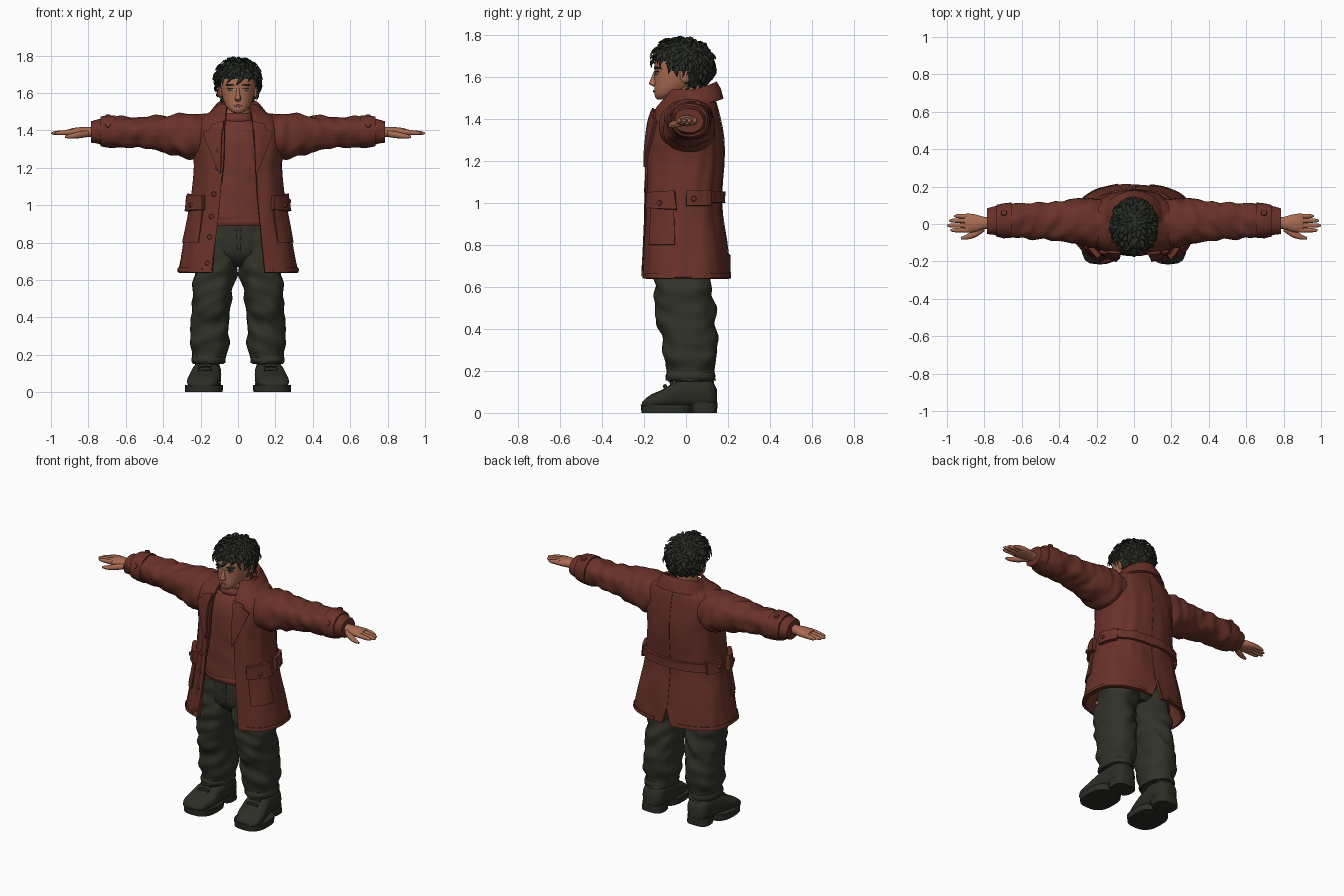
import bpy, bmesh, math, random
from mathutils import Vector, noise

if "Cube" in bpy.data.objects:
    bpy.data.objects.remove(bpy.data.objects["Cube"])

random.seed(4)
TAU = 2 * math.pi


def material(name, c):
    m = bpy.data.materials.new(name)
    m.diffuse_color = (*c, 1)
    m.use_nodes = True
    m.node_tree.nodes["Principled BSDF"].inputs["Base Color"].default_value = m.diffuse_color
    return m


COAT = material("coat rust", (0.140, 0.031, 0.021))
KNIT = material("sweater rust", (0.155, 0.036, 0.025))
CLOTH = material("trouser olive", (0.030, 0.031, 0.021))
LEATHER = material("boot olive", (0.025, 0.027, 0.019))
HAIR = material("hair dark", (0.022, 0.026, 0.018))
SKIN = material("skin", (0.40, 0.150, 0.085))
LIP = material("lip", (0.27, 0.085, 0.055))
WHITE = material("eye white", (0.45, 0.38, 0.33))


def finish(name, bm, mat, mirror=False, thick=0, offset=0):
    me = bpy.data.meshes.new(name)
    bm.to_mesh(me)
    bm.free()
    me.materials.append(mat)
    for p in me.polygons:
        p.use_smooth = True
    me.set_sharp_from_angle(angle=math.radians(45))
    ob = bpy.data.objects.new(name, me)
    bpy.context.collection.objects.link(ob)
    if thick:
        s = ob.modifiers.new("thickness", 'SOLIDIFY')
        s.thickness, s.offset = thick, offset
        ob.modifiers.new("edges", 'EDGE_SPLIT').split_angle = math.radians(45)
    if mirror:
        ob.modifiers.new("mirror", 'MIRROR').use_clip = False
    return ob


def sample(keys, a):
    """Smooth interpolation of key tuples whose first entry is the position."""
    if keys[0][0] > keys[-1][0]:
        keys = keys[::-1]
    n = len(keys)
    i = 0
    while i < n - 2 and a > keys[i + 1][0]:
        i += 1
    k0, k1 = keys[i], keys[i + 1]
    h = k1[0] - k0[0]
    t = min(1, max(0, (a - k0[0]) / h))

    def slope(j, c):
        lo, hi = keys[max(j - 1, 0)], keys[min(j + 1, n - 1)]
        return (hi[c] - lo[c]) / (hi[0] - lo[0])
    return [(2*t**3 - 3*t*t + 1) * k0[c] + (t**3 - 2*t*t + t) * h * slope(i, c)
            + (3*t*t - 2*t**3) * k1[c] + (t**3 - t*t) * h * slope(i + 1, c)
            for c in range(1, len(k0))]


def power(v, p):
    return math.copysign(abs(v) ** (2 / p), v)


def grid(name, rows, mat, closed=False, **kw):
    bm = bmesh.new()
    vs = [[bm.verts.new(p) for p in r] for r in rows]
    m = len(rows[0])
    for a, b in zip(vs, vs[1:]):
        for j in range(m if closed else m - 1):
            k = (j + 1) % m
            bm.faces.new((a[j], a[k], b[k], b[j]))
    if closed:
        bm.faces.new(vs[0])
        bm.faces.new(vs[-1])
        bmesh.ops.recalc_face_normals(bm, faces=bm.faces)
    return finish(name, bm, mat, **kw)


def loft(name, axis, keys, mat, n=20, steps=16, p=2.2, fold=0, freq=14, **kw):
    """Closed skin through rings (position, u0, u1, v0, v1) along an axis."""
    rows = []
    for i in range(steps + 1):
        a = keys[0][0] + (keys[-1][0] - keys[0][0]) * i / steps
        u0, u1, v0, v1 = sample(keys, a)
        row = []
        for j in range(n):
            c, s = math.cos(TAU * j / n), math.sin(TAU * j / n)
            r = 1
            if fold:
                w = noise.noise(Vector((c * 1.3 + 7, s * 1.3, a * freq + c * 0.8)))
                r += fold * w * 2
            u = (u0 + u1) / 2 + (u1 - u0) / 2 * power(c, p) * r
            v = (v0 + v1) / 2 + (v1 - v0) / 2 * power(s, p) * r
            row.append({'x': (a, u, v), 'y': (u, a, v), 'z': (u, v, a)}[axis])
        rows.append(row)
    return grid(name, rows, mat, closed=True, **kw)


# --- Coat body: half width, front y, back y by height; edges of the opening
BODY = [(.64, .322, -.218, .212), (.8, .292, -.21, .195), (1.0, .255, -.20, .168),
        (1.2, .236, -.195, .18), (1.32, .24, -.185, .176), (1.42, .232, -.165, .158),
        (1.47, .2, -.135, .145), (1.505, .14, -.10, .13), (1.54, .11, -.08, .118)]
EDGE = [(.64, -.14, .145), (1.0, -.108, .11), (1.2, -.08, .098),
        (1.45, -.07, .078), (1.54, -.062, .062)]
PW = 2.5


def coat_pt(th, z, off=0):
    rx, yf, yb = sample(BODY, z)
    w = 0.006 * noise.noise(Vector((math.sin(th) * 4, math.cos(th) * 4, z * 5)))
    off += w
    return Vector(((rx + off) * power(math.sin(th), PW),
                   (yf + yb) / 2 - ((yb - yf) / 2 + off) * power(math.cos(th), PW), z))


def theta(x, z):
    s = min(1, abs(x) / sample(BODY, z)[0])
    return math.copysign(math.asin(s ** (PW / 2)), x)


rows = []
for i in range(49):
    z = .64 + .90 * i / 48
    l, r = sample(EDGE, z)
    t0, t1 = theta(r, z), TAU + theta(l, z)
    row = [coat_pt(t0 + (t1 - t0) * j / 96, z) for j in range(97)]
    if z < .76:                                   # back vent
        row[48].z = .75 + (z - .64) * .1
    rows.append(row)
grid("coat_body", rows, COAT, thick=.016, offset=-1)


def panel(name, bl, br, tr, tl, thick=.012, mat=COAT, n=12, off=.001):
    """Raised cloth panel following the coat; corners are (angle, height)."""
    rows = []
    for i in range(n + 1):
        v = i / n
        row = []
        for j in range(n + 1):
            u = j / n
            q = [(bl[c]*(1-u) + br[c]*u)*(1-v) + (tl[c]*(1-u) + tr[c]*u)*v for c in (0, 1)]
            row.append(coat_pt(q[0], q[1], off))
        rows.append(row)
    grid(name, rows, mat, thick=thick, offset=1)


def pair(name, bl, br, tr, tl, **kw):
    panel(name + "_left", bl, br, tr, tl, **kw)
    f = [(-a, z) for a, z in (br, bl, tl, tr)]
    panel(name + "_right", *f, **kw)


def at(x, z):
    return (theta(x, z), z)


# Lapels, pockets, hem band and half belt
pair("lapel", at(.092, 1.17), at(.098, 1.17), at(.178, 1.385), at(.076, 1.44), thick=.014)
pair("lapel_notch", at(.078, 1.40), at(.16, 1.375), at(.135, 1.43), at(.074, 1.445), thick=.013)
pair("pocket", (.72, .80), (1.42, .80), (1.42, 1.0), (.72, 1.0), thick=.008)
pair("pocket_flap", (.66, .975), (1.48, .965), (1.44, 1.055), (.70, 1.05), thick=.026)
panel("half_belt", (1.95, 1.0), (TAU - 1.95, 1.0), (TAU - 1.95, 1.055), (1.95, 1.055),
      thick=.016, n=32)
pair("belt_tab", (1.62, .985), (2.2, .985), (2.2, 1.06), (1.62, 1.06), thick=.022)
panel("hem_band", (.55, .645), (2.95, .645), (2.95, .665), (.55, .665), thick=.005, n=32)
panel("hem_band_right", (-2.95, .645), (-.55, .645), (-.55, .665), (-2.95, .665), thick=.005, n=32)
panel("button_placket", at(-.185, .65), at(-.14, .65), at(-.084, 1.18), at(-.12, 1.18), thick=.004)
panel("back_seam", (math.pi - .012, .76), (math.pi + .012, .76), (math.pi + .012, 1.48),
      (math.pi - .012, 1.48), thick=.003)


def button(name, p, nrm, r=.014):
    bm = bmesh.new()
    rot = nrm.to_track_quat('Z', 'Y').to_matrix().to_4x4()
    rot.translation = p
    bmesh.ops.create_cone(bm, cap_ends=True, segments=16, radius1=r, radius2=r * .8,
                          depth=.014, matrix=rot)
    finish(name, bm, COAT)


for k, z in enumerate((.69, .83, .94, 1.06, 1.20, 1.29)):
    p = coat_pt(theta(sample(EDGE, z)[0] - .024, z), z, .008)
    button(f"coat_button_{k}", p, Vector((0, -1, 0)))
for sx in (-1, 1):
    for k, (a, o) in enumerate(((1.1, .028), (1.75, .025))):
        p = coat_pt(sx * a, 1.0 if k == 0 else 1.02, o)
        button(f"side_button_{k}_{sx}", p, Vector((p.x, p.y * .8, 0)))

# Turned-down collar: inner stand, fold line and outer fall
rows = []
for rx, rb, rf, z0, z1 in ((.095, .105, .13, 1.50, 1.44), (.108, .120, .145, 1.565, 1.475),
                           (.118, .132, .16, 1.572, 1.475), (.142, .148, .185, 1.54, 1.45),
                           (.172, .160, .225, 1.495, 1.405)):
    row = []
    for j in range(41):
        al = -2.35 + 4.7 * j / 40
        c = math.cos(al)
        t = (abs(al) / 2.35) ** 1.6
        row.append((rx * math.sin(al), .012 + (rb if c > 0 else rf) * c, z0 + (z1 - z0) * t))
    rows.append(row)
grid("collar", rows, COAT, thick=.014)

# --- Sleeves with cuff straps
SLEEVE = [(.13, -.10, .12, 1.27, 1.49), (.22, -.122, .134, 1.245, 1.492),
          (.33, -.11, .13, 1.265, 1.487), (.44, -.09, .122, 1.295, 1.475),
          (.55, -.078, .115, 1.308, 1.472), (.66, -.068, .108, 1.31, 1.472),
          (.74, -.06, .092, 1.325, 1.462), (.785, -.055, .08, 1.33, 1.452)]
loft("sleeve", 'x', SLEEVE, COAT, n=32, steps=60, fold=.075, freq=17, mirror=True)
loft("cuff_strap", 'x', [(.655, -.075, .115, 1.305, 1.48), (.70, -.074, .11, 1.308, 1.48),
                         (.735, -.068, .102, 1.316, 1.473)], COAT, n=32, steps=4, mirror=True)
for sx in (-1, 1):
    button(f"cuff_button_{sx}", Vector((sx * .695, .06, 1.475)), Vector((0, .25, 1)), .018)
    button(f"cuff_front_button_{sx}", Vector((sx * .695, -.064, 1.43)), Vector((0, -1, .5)), .018)

# --- Sweater
loft("sweater", 'z', [(.895, -.19, .19, -.155, .12), (.93, -.195, .195, -.17, .12),
                      (1.1, -.195, .195, -.168, .13), (1.3, -.19, .19, -.165, .13),
                      (1.40, -.16, .16, -.145, .12), (1.45, -.10, .10, -.115, .1),
                      (1.475, -.08, .08, -.098, .09)], KNIT, n=36, steps=50, fold=.02, freq=9)
loft("sweater_hem", 'z', [(.888, -.192, .192, -.162, .12), (.91, -.197, .197, -.172, .12),
                          (.93, -.193, .193, -.168, .12)], KNIT, n=36, steps=5)
loft("sweater_neckband", 'z', [(1.44, -.09, .09, -.112, .09), (1.465, -.093, .093, -.118, .09),
                               (1.49, -.078, .078, -.10, .08)], KNIT, n=28, steps=6)

# --- Trousers
loft("trouser_leg", 'z', [(.95, -.005, .18, -.13, .12), (.78, -.008, .208, -.14, .13),
                          (.66, .004, .232, -.15, .125), (.56, .024, .246, -.152, .125),
                          (.45, .036, .250, -.140, .142), (.35, .044, .250, -.112, .148),
                          (.25, .05, .252, -.105, .148), (.19, .068, .24, -.09, .135),
                          (.155, .07, .245, -.095, .138)],
     CLOTH, n=32, steps=64, fold=.075, freq=15, mirror=True)
loft("trouser_cuff", 'z', [(.15, .078, .24, -.086, .13), (.17, .066, .25, -.098, .14),
                           (.195, .072, .244, -.09, .136)], CLOTH, n=28, steps=6, mirror=True)
loft("trouser_hips", 'z', [(.67, -.07, .07, -.08, .09), (.74, -.17, .17, -.142, .125),
                           (.95, -.18, .18, -.138, .12)], CLOTH, n=32, steps=12)
loft("trouser_fly", 'z', [(.75, -.004, .012, -.15, -.13), (.9, -.012, .02, -.149, -.13)],
     CLOTH, n=12, steps=4, p=4)

# --- Boots
loft("boot_foot", 'y', [(.148, .125, .20, .03, .11), (.12, .095, .228, .02, .16),
                        (.04, .09, .24, .02, .17), (-.04, .09, .252, .02, .155),
                        (-.11, .092, .268, .02, .112), (-.165, .108, .272, .02, .088),
                        (-.195, .128, .26, .022, .066), (-.21, .16, .235, .03, .05)],
     LEATHER, n=24, steps=28, p=2.6, mirror=True)
loft("boot_shaft", 'z', [(.06, .1, .23, -.06, .14), (.13, .098, .23, -.055, .135),
                         (.2, .1, .225, -.05, .125)], LEATHER, n=24, steps=8, mirror=True)
loft("boot_sole", 'z', [(0, .082, .282, -.212, .03), (.04, .08, .284, -.216, .03)],
     LEATHER, n=32, steps=2, p=2.7, mirror=True)
loft("boot_heel", 'z', [(0, .09, .236, .028, .148), (.05, .09, .234, .01, .15)],
     LEATHER, n=24, steps=2, p=3, mirror=True)
for k, (y, z) in enumerate(((-.10, .125), (-.07, .145), (-.045, .162))):
    loft(f"boot_lace_{k}", 'x', [(.14, y - .008, y + .008, z - .012, z + .004),
                                 (.172, y - .01, y + .01, z - .008, z + .012),
                                 (.21, y - .008, y + .008, z - .012, z + .004)],
         LEATHER, n=8, steps=6, mirror=True)

# --- Hands
loft("palm", 'x', [(.75, -.025, .035, 1.365, 1.42), (.80, -.028, .038, 1.365, 1.418),
                   (.845, -.042, .05, 1.365, 1.417), (.885, -.045, .056, 1.368, 1.412),
                   (.905, -.042, .054, 1.374, 1.406)], SKIN, n=20, steps=14, mirror=True)
for nm, y, tip in (("index", -.033, .982), ("middle", -.008, .999),
                   ("ring", .018, .988), ("little", .042, .962)):
    loft(nm + "_finger", 'x', [(.88, y-.013, y+.013, 1.375, 1.407), (.93, y-.012, y+.012, 1.375, 1.401),
                               (tip - .015, y-.010, y+.010, 1.376, 1.395),
                               (tip, y-.004, y+.004, 1.381, 1.388)],
         SKIN, n=12, steps=10, mirror=True)
loft("thumb", 'x', [(.80, -.04, .0, 1.365, 1.40), (.85, -.072, -.03, 1.358, 1.393),
                    (.90, -.084, -.058, 1.356, 1.38), (.925, -.082, -.07, 1.36, 1.372)],
     SKIN, n=12, steps=10, mirror=True)

# --- Head and face
loft("neck", 'z', [(1.43, -.07, .07, -.08, .085), (1.58, -.062, .062, -.075, .08)], SKIN, n=24, steps=6)
loft("head", 'z', [(1.493, -.022, .022, -.138, -.095), (1.507, -.045, .045, -.148, -.05),
                   (1.53, -.064, .064, -.15, .0), (1.57, -.081, .081, -.15, .055),
                   (1.62, -.092, .092, -.150, .09), (1.67, -.095, .095, -.148, .095),
                   (1.72, -.084, .084, -.122, .08), (1.765, -.035, .035, -.06, .03)],
     SKIN, n=32, steps=30)
loft("nose", 'z', [(1.555, -.011, .011, -.155, -.13), (1.565, -.018, .018, -.176, -.13),
                   (1.58, -.013, .013, -.172, -.13), (1.625, -.008, .008, -.154, -.13)],
     SKIN, n=12, steps=10)
loft("ear", 'x', [(.08, -.02, .012, 1.585, 1.62), (.098, -.03, .022, 1.572, 1.635),
                  (.108, -.015, .018, 1.585, 1.628)], SKIN, n=14, steps=6, mirror=True)
loft("eye_white", 'y', [(-.146, .025, .053, 1.611, 1.623), (-.115, .022, .056, 1.608, 1.625)],
     WHITE, n=14, steps=2, mirror=True)
loft("iris", 'y', [(-.148, .034, .046, 1.610, 1.624), (-.12, .033, .047, 1.609, 1.625)],
     HAIR, n=12, steps=2, mirror=True)
loft("eyelid_line", 'y', [(-.149, .022, .056, 1.622, 1.628), (-.115, .02, .06, 1.621, 1.628)],
     HAIR, n=12, steps=2, mirror=True)
loft("eyebrow", 'y', [(-.152, .018, .058, 1.637, 1.649), (-.115, .016, .068, 1.636, 1.65)],
     HAIR, n=12, steps=2, mirror=True)
loft("lips", 'y', [(-.156, -.018, .018, 1.526, 1.537), (-.13, -.028, .028, 1.524, 1.539)],
     LIP, n=14, steps=2)

# --- Hair: cap trimmed around the face, plus tapered curly locks
C, R = Vector((0, -.015, 1.66)), Vector((.113, .138, .12))


def hairline(p):
    return 1.668 if p.y < -.06 else 1.632 if p.y < .012 else 1.55


bm = bmesh.new()
bmesh.ops.create_uvsphere(bm, u_segments=32, v_segments=24, radius=1)
for v in bm.verts:
    v.co = C + v.co * R
gone = [f for f in bm.faces if f.calc_center_median().z < hairline(f.calc_center_median())]
bmesh.ops.delete(bm, geom=gone, context='FACES')
for i in range(300):
    cz = 1 - 2 * (i + .5) / 300
    a, s = i * 2.39996, math.sqrt(1 - cz * cz)
    d = Vector((math.cos(a) * s, math.sin(a) * s, cz))
    p = C + d * R * .97
    if p.z < hairline(p) + .018:
        continue
    nrm = Vector((d.x / R.x, d.y / R.y, d.z / R.z)).normalized()
    t = p - Vector((0, .03, 1.80))
    t = (t - nrm * t.dot(nrm)).normalized()
    side = nrm.cross(t)
    t = (t + side * random.uniform(-.8, .8)).normalized()
    side = nrm.cross(t)
    ln, w = random.uniform(.04, .065), random.uniform(.011, .018)
    curl, flip = random.uniform(-.025, .025), random.uniform(-.012, .02)
    prev = None
    for k in range(6):
        u = k / 5
        q = p + t * ln * u + nrm * (.014 * math.sin(math.pi * u) + flip * u * u) + side * curl * u * u
        wk = w * (1 - u ** 1.6) * (.7 + .6 * u) + .0006
        ring = [bm.verts.new(q + side * wk * math.cos(TAU * m / 6) + nrm * wk * .6 * math.sin(TAU * m / 6))
                for m in range(6)]
        if prev:
            for m in range(6):
                bm.faces.new((prev[m], ring[m], ring[(m+1) % 6], prev[(m+1) % 6])[::-1])
        prev = ring
    bm.faces.new(prev)
bmesh.ops.recalc_face_normals(bm, faces=bm.faces)
finish("hair", bm, HAIR)
